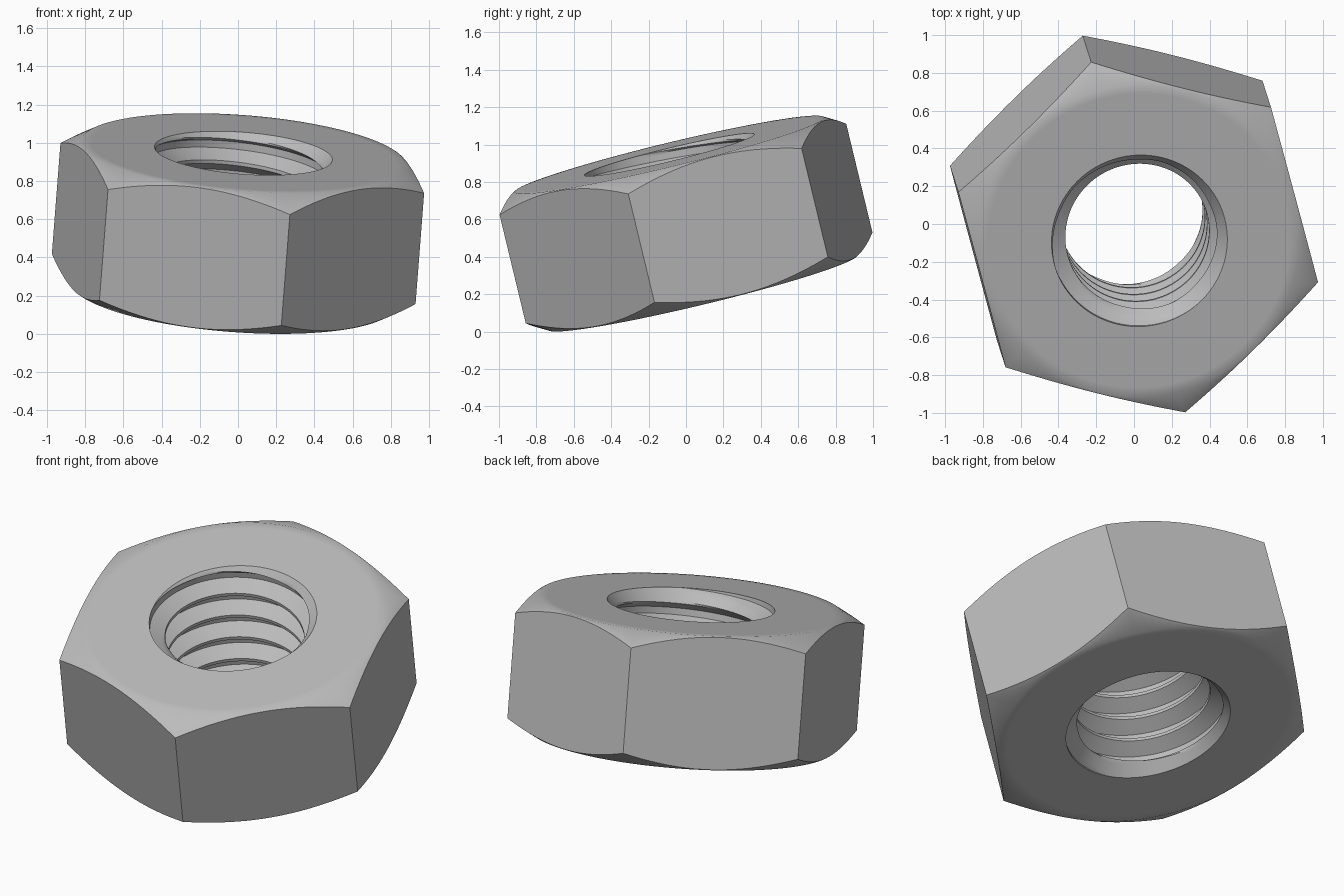
import bpy, bmesh, math
from mathutils import Vector, Matrix

if "Cube" in bpy.data.objects:
    bpy.data.objects.remove(bpy.data.objects["Cube"])

# Main dimensions
CORNER_R = 0.99                               # hexagon corner radius
FLAT_R = CORNER_R * math.cos(math.pi / 6)     # hexagon flat radius
FACE_R = 0.85                                 # flat bearing face radius
HALF = 0.38                                   # half thickness
RIM_R = 0.467                                 # bore countersink radius
MINOR_R, DEPTH, PITCH = 0.385, 0.082, 0.155   # thread
COLS, STEPS = 120, 16                         # columns around, rows per thread turn


def hex_radius(angle):
    return FLAT_R / math.cos(angle % (math.pi / 3) - math.pi / 6)


def bore_radius(s):
    """Truncated V thread, opened out by the countersinks."""
    def at(u):
        d = abs((u + 0.5) % 1 - 0.5)
        return MINOR_R + DEPTH * min(max((d - 1 / 16) * 16 / 5, 0), 1)
    sink = RIM_R - (HALF - abs(s[0])) * 0.9
    return RIM_R if abs(s[0]) >= HALF else max(min(at(s[1]), RIM_R), sink)


def outer_column(angle):
    """Radius and height points from the top rim to the bottom rim."""
    r = hex_radius(angle)
    edge = HALF - (r - FACE_R) * math.tan(math.pi / 6)
    top = [(RIM_R, HALF), (0.8, HALF), (FACE_R, HALF), (r, edge)]
    return top + [(a, -b) for a, b in reversed(top)]


def bore_column(angle):
    """Helical rows, held between the two rims."""
    rows = math.ceil((HALF + PITCH) / PITCH * STEPS) + 1
    points = []
    for k in range(-rows, rows + 1):
        s = PITCH * (k / STEPS + angle / math.tau)
        s = max(-HALF, min(HALF, s))
        points.append((bore_radius((s, k / STEPS)), s))
    return points


def strip(bm, column, shift):
    """Skin a closed ring of columns; shift is the row step after one turn."""
    grid = []
    for j in range(COLS):
        a = math.tau * j / COLS
        grid.append([bm.verts.new((r * math.cos(a), r * math.sin(a), s))
                     for r, s in column(a)])
    last = len(grid[0]) - 1
    for j in range(COLS):
        here, there = grid[j], grid[(j + 1) % COLS]
        step = shift if j == COLS - 1 else 0
        for k in range(last):
            p, q = min(k + step, last), min(k + 1 + step, last)
            corners = [here[k], there[p], there[q], here[k + 1]]
            bm.faces.new(list(dict.fromkeys(corners)))


# Hexagonal body and threaded bore as one closed mesh
bm = bmesh.new()
strip(bm, outer_column, 0)
strip(bm, bore_column, STEPS)
bmesh.ops.remove_doubles(bm, verts=bm.verts[:], dist=0.0001)
bmesh.ops.dissolve_degenerate(bm, edges=bm.edges[:], dist=0.0001)
loose = [v for v in bm.verts if not v.link_faces]
bmesh.ops.delete(bm, geom=loose, context='VERTS')
bmesh.ops.recalc_face_normals(bm, faces=bm.faces[:])

# Tilt: the bore axis leans forward, one corner points to the front
axis = Vector((0.075, -0.234, 0.969)).normalized()
corner = Vector((0.25, -0.93, -0.24))
corner = (corner - axis * corner.dot(axis)).normalized()
tilt = Matrix((corner, axis.cross(corner), axis)).transposed().to_4x4()
bm.transform(tilt)
low = min(v.co.z for v in bm.verts)
bm.transform(Matrix.Translation((0, 0, -low)))

mesh = bpy.data.meshes.new("hex_nut")
bm.to_mesh(mesh)
bm.free()
nut = bpy.data.objects.new("hex_nut", mesh)
bpy.context.collection.objects.link(nut)

# Plain grey metal colour
grey = bpy.data.materials.new("grey_metal")
grey.use_nodes = True
grey.diffuse_color = (0.5, 0.5, 0.5, 1)
grey.node_tree.nodes["Principled BSDF"].inputs["Base Color"].default_value = (0.5, 0.5, 0.5, 1)
mesh.materials.append(grey)

# Smooth shading with sharp hexagon, rim and thread edges
bpy.ops.object.select_all(action='DESELECT')
nut.select_set(True)
bpy.context.view_layer.objects.active = nut
bpy.ops.object.shade_smooth_by_angle(angle=math.radians(35))
